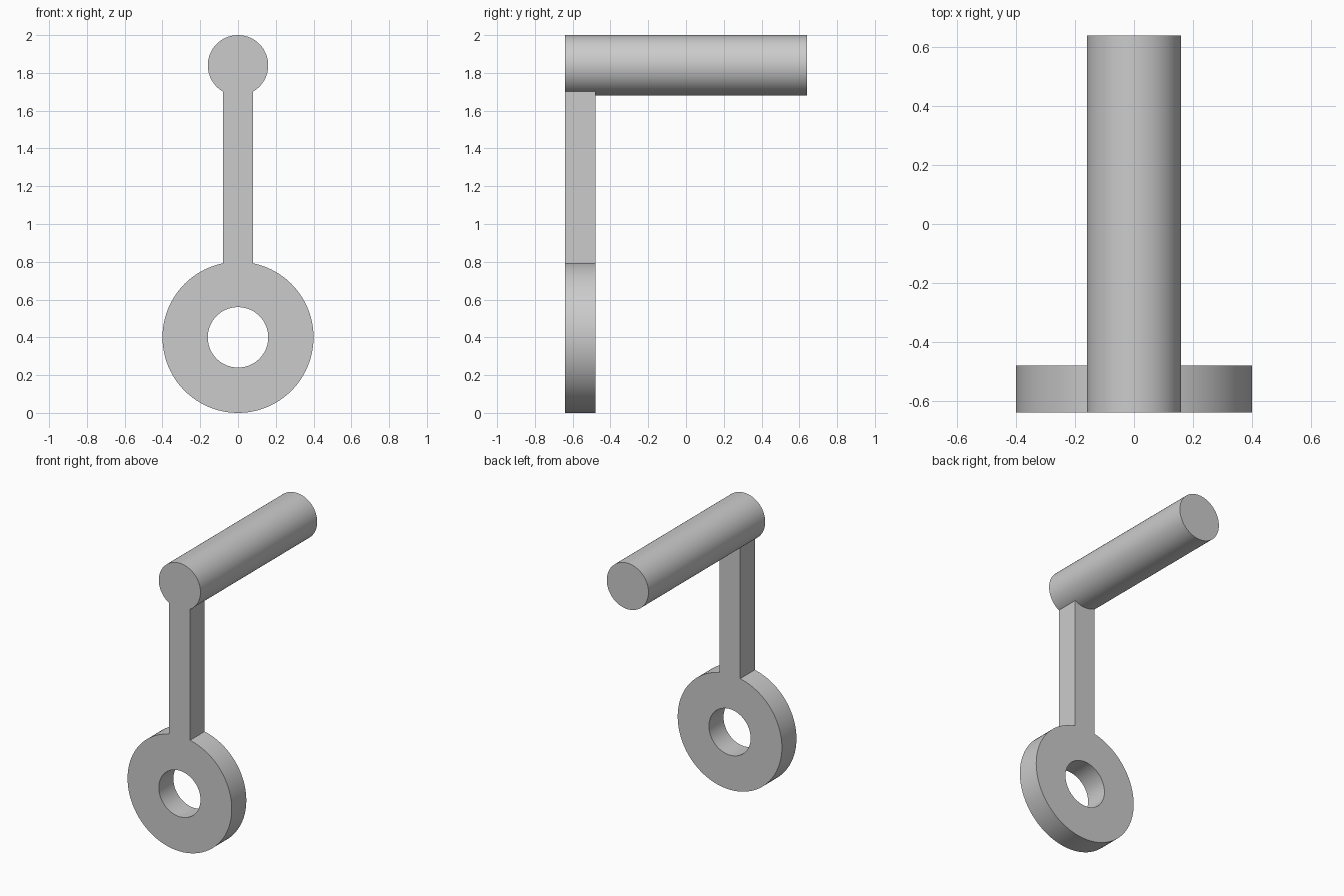
import bpy
import bmesh
from math import asin, cos, sin, pi, radians
from mathutils import Vector

cube = bpy.data.objects.get("Cube")
if cube:
    bpy.data.objects.remove(cube, do_unlink=True)

# Main dimensions
FRONT, PLATE_BACK, HANDLE_BACK = -0.64, -0.48, 0.64
RING_R, HOLE_R, RING_Z = 0.4, 0.16, 0.4
HANDLE_R, HANDLE_Z = 0.16, 1.84
ARM_HALF = 0.08
SEGMENTS = 96

grey = bpy.data.materials.new("plain_grey")
grey.use_nodes = True
colour = (0.6, 0.6, 0.6, 1)
grey.diffuse_color = colour
grey.node_tree.nodes["Principled BSDF"].inputs["Base Color"].default_value = colour


def arc(radius, z, start, end, steps):
    """Points on a circle in the XZ plane, at the front."""
    angles = [start + (end - start) * i / steps for i in range(steps + 1)]
    return [Vector((radius * cos(a), FRONT, z + radius * sin(a))) for a in angles]


def circle(radius, z):
    return arc(radius, z, 0, 2 * pi, SEGMENTS)[:-1]


def extrude_profile(name, outline, back, hole=None):
    """Extrude a front outline, optionally with a matching hole, along Y."""
    bm = bmesh.new()
    outer = [bm.verts.new(p) for p in outline]
    if hole:
        inner = [bm.verts.new(p) for p in hole]
        n = len(outer)
        for i in range(n):
            j = (i + 1) % n
            bm.faces.new((outer[i], outer[j], inner[j], inner[i]))
    else:
        bm.faces.new(outer)
    result = bmesh.ops.extrude_face_region(bm, geom=bm.faces[:], use_keep_orig=True)
    moved = [v for v in result["geom"] if isinstance(v, bmesh.types.BMVert)]
    bmesh.ops.translate(bm, verts=moved, vec=(0, back - FRONT, 0))
    bmesh.ops.recalc_face_normals(bm, faces=bm.faces[:])

    mesh = bpy.data.meshes.new(name)
    bm.to_mesh(mesh)
    bm.free()
    mesh.materials.append(grey)
    obj = bpy.data.objects.new(name, mesh)
    bpy.context.collection.objects.link(obj)
    bpy.ops.object.select_all(action="DESELECT")
    obj.select_set(True)
    bpy.context.view_layer.objects.active = obj
    bpy.ops.object.shade_smooth_by_angle(angle=radians(30))
    return obj


# Flat ring at the bottom
extrude_profile("ring", circle(RING_R, RING_Z), PLATE_BACK, circle(HOLE_R, RING_Z))

# Arm whose ends follow the ring and the handle
low, high = asin(ARM_HALF / RING_R), asin(ARM_HALF / HANDLE_R)
bottom = arc(RING_R - 0.001, RING_Z, pi / 2 + low, pi / 2 - low, 12)
top = arc(HANDLE_R - 0.001, HANDLE_Z, -pi / 2 + high, -pi / 2 - high, 16)
for p in (bottom[0], top[-1]):
    p.x = -ARM_HALF
for p in (bottom[-1], top[0]):
    p.x = ARM_HALF
extrude_profile("arm", bottom + top, PLATE_BACK)

# Round handle running backwards from the top of the arm
extrude_profile("handle", circle(HANDLE_R, HANDLE_Z), HANDLE_BACK)
